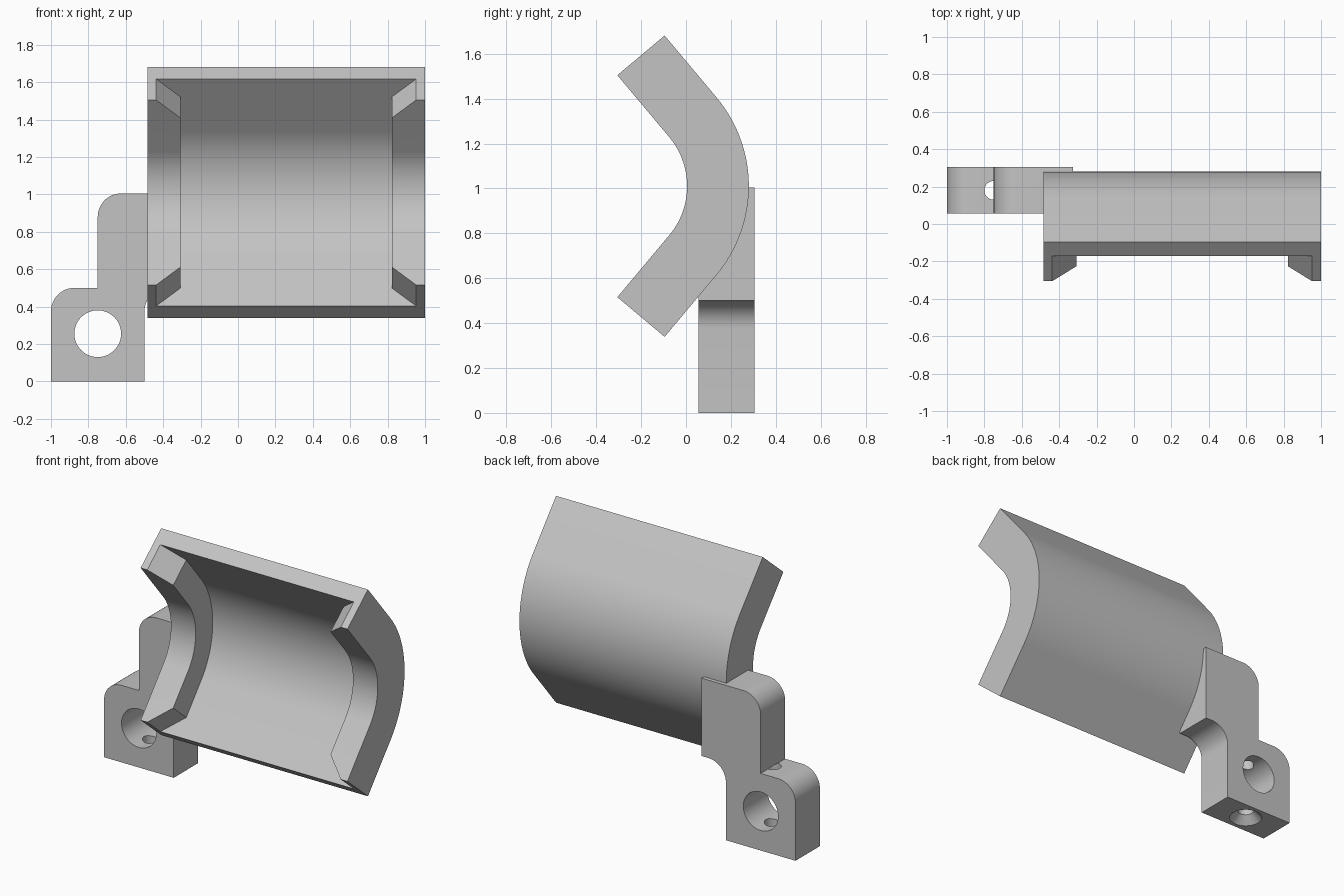
import bpy
import bmesh
from math import radians, sin, cos, pi
from mathutils import Vector, Matrix

cube = bpy.data.objects.get("Cube")
if cube:
    bpy.data.objects.remove(cube)

grey = bpy.data.materials.new("light grey")
grey.use_nodes = True
colour = (0.55, 0.55, 0.55, 1)
grey.diffuse_color = colour
grey.node_tree.nodes["Principled BSDF"].inputs["Base Color"].default_value = colour

AXIS_Y, AXIS_Z = -0.335, 1.01   # centre of the curved shell
BEND = radians(40)              # half angle of the bend
LEG = 0.36                      # straight run beyond the bend
SHELL_X = 0.2575                # middle of the shell


def finish(name, bm):
    bmesh.ops.recalc_face_normals(bm, faces=bm.faces)
    mesh = bpy.data.meshes.new(name)
    bm.to_mesh(mesh)
    bm.free()
    mesh.materials.append(grey)
    obj = bpy.data.objects.new(name, mesh)
    bpy.context.collection.objects.link(obj)
    return obj


def sweep(name, r_in, r_out, stations):
    """Sweep a rectangle along the bend; stations are (angle, run, half width)."""
    bm = bmesh.new()
    rings = []
    for a, run, w in stations:
        ring = []
        for r, x in ((r_in, -w), (r_out, -w), (r_out, w), (r_in, w)):
            ring.append(bm.verts.new((SHELL_X + x,
                                      AXIS_Y + r * cos(a) - run * sin(a),
                                      AXIS_Z + r * sin(a) + run * cos(a))))
        rings.append(ring)
    for p, q in zip(rings, rings[1:]):
        for i in range(4):
            j = (i + 1) % 4
            bm.faces.new((p[i], p[j], q[j], q[i]))
    bm.faces.new(rings[0])
    bm.faces.new(rings[-1])
    return finish(name, bm)


def bend_stations(ends, width):
    """Mirrored straight ends around an arc of constant width."""
    steps = 32
    arc = [(BEND * (2 * i / steps - 1), 0, width) for i in range(steps + 1)]
    low = [(-BEND, -run, w) for run, w in ends]
    high = [(BEND, run, w) for run, w in reversed(ends)]
    return low + arc + high


def fillet(cx, cz, r, start, end, steps=12):
    angles = [radians(start + (end - start) * i / steps) for i in range(steps + 1)]
    return [(cx + r * cos(a), cz + r * sin(a)) for a in angles]


def cone(name, r1, r2, depth, centre, rotation=Matrix()):
    bm = bmesh.new()
    bmesh.ops.create_cone(bm, cap_ends=True, segments=48, radius1=r1, radius2=r2,
                          depth=depth, matrix=Matrix.Translation(centre) @ rotation)
    return finish(name, bm)


def cut(obj, cutters):
    bpy.context.view_layer.objects.active = obj
    for cutter in cutters:
        cutter.hide_render = True
        mod = obj.modifiers.new("cut", 'BOOLEAN')
        mod.operation = 'DIFFERENCE'
        mod.solver = 'EXACT'
        mod.object = cutter
        bpy.ops.object.modifier_apply(modifier=mod.name)
        bpy.data.objects.remove(cutter)


def smooth(obj):
    bpy.ops.object.select_all(action='DESELECT')
    obj.select_set(True)
    bpy.context.view_layer.objects.active = obj
    bpy.ops.object.shade_smooth_by_angle(angle=radians(25))


# Curved shell with a pocket that leaves a lip at each side, chamfered at the ends
shell = sweep("curved_shell", 0.34, 0.615, bend_stations([(LEG, 0.7425)], 0.7425))
flare = 0.125
pocket = sweep("pocket_cutter", 0.25, 0.515,
               bend_stations([(LEG + flare, 0.825), (LEG - flare, 0.565)], 0.565))
cut(shell, [pocket])
smooth(shell)

# Stepped bracket behind the right edge of the shell
R = 0.125
outline = [(-1, 0), (-0.5, 0)]
outline += fillet(-0.375, 0.375, R, 180, 90)
outline += [(-0.325, 0.5), (-0.325, 1.005)]
outline += fillet(-0.625, 0.88, R, 90, 180)
outline += [(-0.75, 0.5)]
outline += fillet(-0.875, 0.375, R, 90, 180)
bm = bmesh.new()
face = bm.faces.new([bm.verts.new((x, 0.055, z)) for x, z in outline])
back = bmesh.ops.extrude_face_region(bm, geom=[face])
bmesh.ops.translate(bm, vec=(0, 0.25, 0),
                    verts=[v for v in back["geom"] if isinstance(v, bmesh.types.BMVert)])
bracket = finish("bracket", bm)

# Cross hole, vertical screw hole and its countersink
hole_x, hole_y = -0.75, 0.18
cut(bracket, [
    cone("cross_hole_cutter", R, R, 1, Vector((hole_x, hole_y, 0.255)),
         Matrix.Rotation(pi / 2, 4, 'X')),
    cone("screw_hole_cutter", 0.05, 0.05, 0.601, Vector((hole_x, hole_y, 0.2005))),
    cone("countersink_cutter", 0.11, 0.05, 0.06, Vector((hole_x, hole_y, 0.02))),
])
smooth(bracket)
